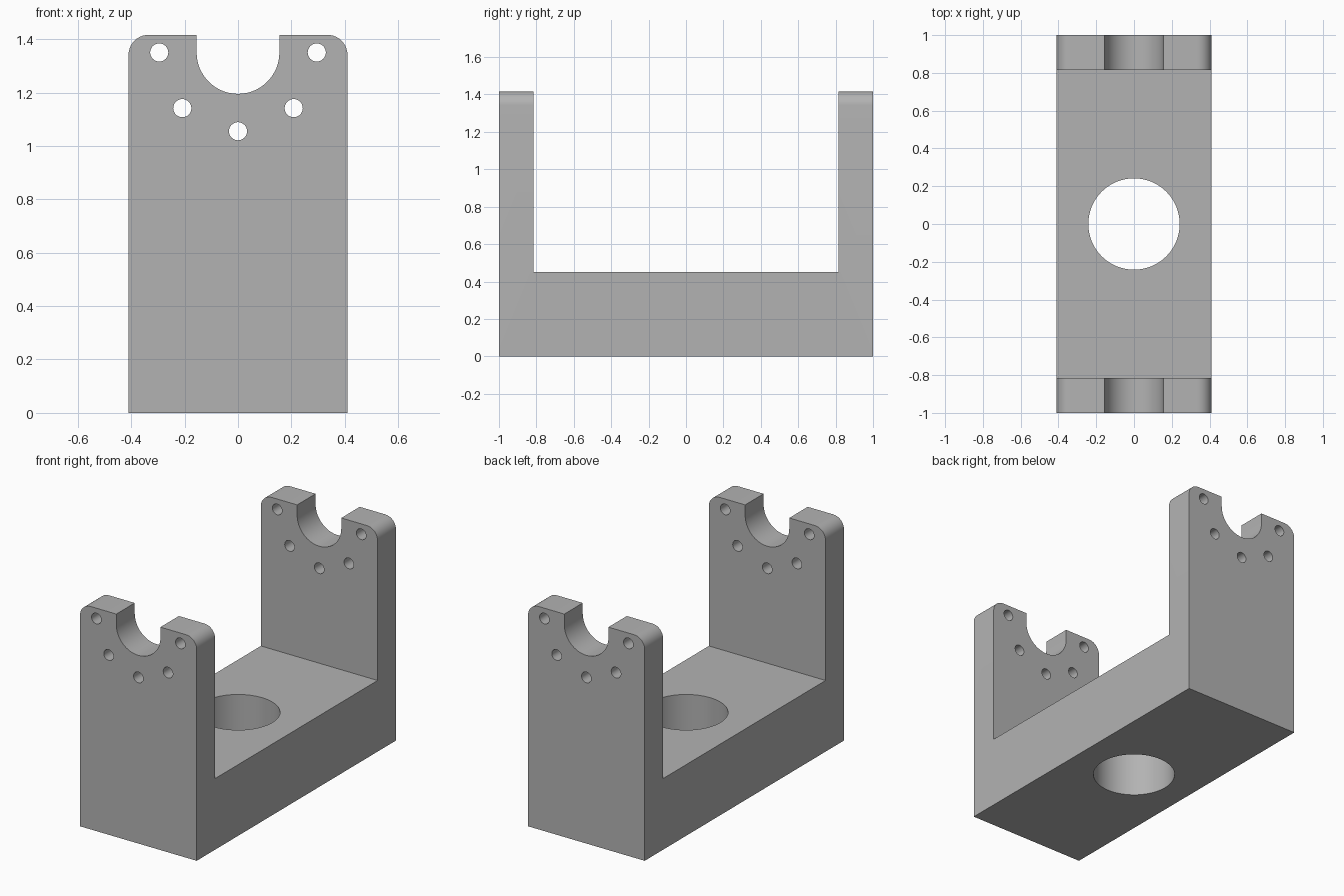
import bpy, bmesh, math
from mathutils import Matrix

if "Cube" in bpy.data.objects:
    bpy.data.objects.remove(bpy.data.objects["Cube"], do_unlink=True)

HALF_W, HALF_L, HEIGHT = 0.41, 1.0, 1.416
WALL_IN, FLOOR = 0.815, 0.452
AXIS_Z, NOTCH_R = 1.35, 0.155
BOLT_CIRCLE, BOLT_R, CORNER_R = 0.295, 0.034, 0.075
BORE_R = 0.242

grey = bpy.data.materials.new("plain grey")
grey.use_nodes = True
grey.diffuse_color = (0.45, 0.45, 0.45, 1)
grey.node_tree.nodes["Principled BSDF"].inputs["Base Color"].default_value = grey.diffuse_color


def make_object(name, bm):
    bmesh.ops.recalc_face_normals(bm, faces=bm.faces)
    mesh = bpy.data.meshes.new(name)
    bm.to_mesh(mesh)
    bm.free()
    mesh.materials.append(grey)
    obj = bpy.data.objects.new(name, mesh)
    bpy.context.collection.objects.link(obj)
    return obj


def add_cylinder(bm, radius, length, matrix, sides):
    bmesh.ops.create_cone(bm, cap_ends=True, segments=sides, radius1=radius,
                          radius2=radius, depth=length, matrix=matrix)


def extrude(bm, points, vector):
    face = bm.faces.new([bm.verts.new(p) for p in points])
    result = bmesh.ops.extrude_face_region(bm, geom=[face])
    verts = [g for g in result["geom"] if isinstance(g, bmesh.types.BMVert)]
    bmesh.ops.translate(bm, verts=verts, vec=vector)


# U-shaped bracket body: side profile extruded across the width
bm = bmesh.new()
profile = [(-HALF_L, 0), (HALF_L, 0), (HALF_L, HEIGHT), (WALL_IN, HEIGHT),
           (WALL_IN, FLOOR), (-WALL_IN, FLOOR), (-WALL_IN, HEIGHT), (-HALF_L, HEIGHT)]
extrude(bm, [(-HALF_W, y, z) for y, z in profile], (2 * HALF_W, 0, 0))

# Rounded upper corners of both walls
corners = [e for e in bm.edges
           if all(v.co.z > HEIGHT - 0.01 for v in e.verts)
           and abs(e.verts[0].co.x - e.verts[1].co.x) < 0.01]
bmesh.ops.bevel(bm, geom=corners, offset=CORNER_R, segments=10,
                profile=0.5, affect='EDGES')
body = make_object("bracket_body", bm)

# Cutter for the bearing notches: round bottom, straight sides, open top
bm = bmesh.new()
arc = [math.pi * (1 + i / 32) for i in range(33)]
outline = [(NOTCH_R * math.cos(a), AXIS_Z + NOTCH_R * math.sin(a)) for a in arc]
outline += [(NOTCH_R, HEIGHT + 0.2), (-NOTCH_R, HEIGHT + 0.2)]
extrude(bm, [(x, -1.2, z) for x, z in outline], (0, 2.4, 0))
cutters = [make_object("notch_cutter", bm)]

# Cutter for the bolt holes, spaced evenly around the lower half of the notch
bm = bmesh.new()
for i in range(5):
    a = math.pi * (1 + i / 4)
    place = Matrix.Translation((BOLT_CIRCLE * math.cos(a), 0,
                                AXIS_Z + BOLT_CIRCLE * math.sin(a)))
    add_cylinder(bm, BOLT_R, 2.4, place @ Matrix.Rotation(math.pi / 2, 4, 'X'), 32)
cutters.append(make_object("bolt_hole_cutter", bm))

# Cutter for the vertical bore through the base
bm = bmesh.new()
add_cylinder(bm, BORE_R, 1.6, Matrix.Translation((0, 0, 0.2)), 64)
cutters.append(make_object("base_bore_cutter", bm))

# Cut everything and bake the result
bpy.context.view_layer.objects.active = body
body.select_set(True)
for cutter in cutters:
    cutter.hide_render = True
    mod = body.modifiers.new(cutter.name, 'BOOLEAN')
    mod.operation = 'DIFFERENCE'
    mod.solver = 'EXACT'
    mod.object = cutter
    bpy.ops.object.modifier_apply(modifier=mod.name)
    bpy.data.objects.remove(cutter, do_unlink=True)

bpy.ops.object.shade_smooth_by_angle(angle=math.radians(30))
